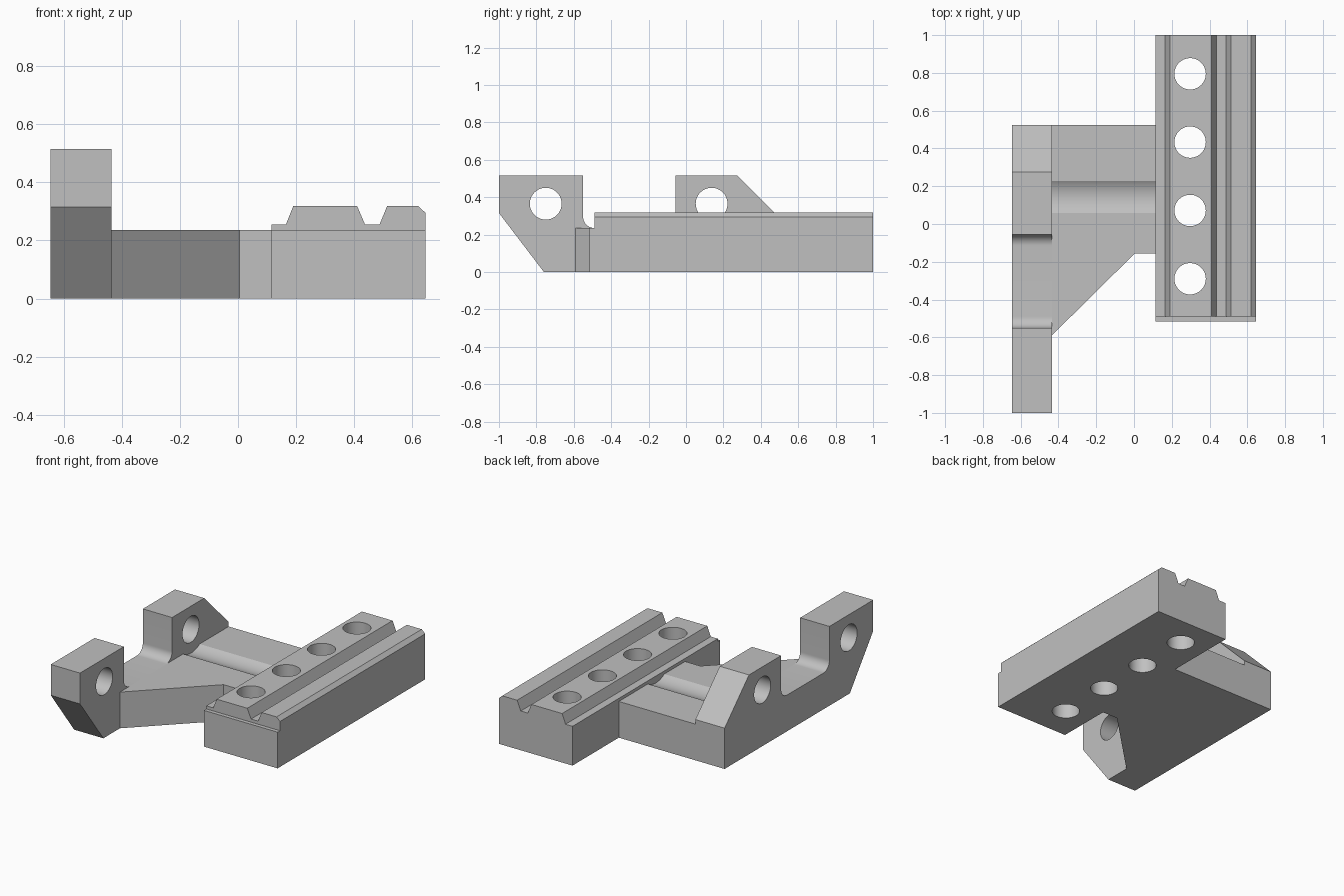
import bpy
import bmesh
from math import cos, sin, pi, radians

cube = bpy.data.objects.get("Cube")
if cube:
    bpy.data.objects.remove(cube, do_unlink=True)

grey = bpy.data.materials.new("machined_grey")
grey.use_nodes = True
colour = (0.53, 0.53, 0.53, 1)
grey.diffuse_color = colour
grey.node_tree.nodes["Principled BSDF"].inputs["Base Color"].default_value = colour

# How a profile point (u, v) at depth w maps to space, by extrusion axis
PLACE = {
    "X": lambda u, v, w: (w, u, v),
    "Y": lambda u, v, w: (u, w, v),
    "Z": lambda u, v, w: (u, v, w),
}


def prism(name, profile, axis, start, end):
    """Extrude a closed profile along an axis."""
    bm = bmesh.new()
    place = PLACE[axis]
    lower = [bm.verts.new(place(u, v, start)) for u, v in profile]
    upper = [bm.verts.new(place(u, v, end)) for u, v in profile]
    bm.faces.new(lower)
    bm.faces.new(upper)
    n = len(profile)
    for i in range(n):
        j = (i + 1) % n
        bm.faces.new((lower[i], lower[j], upper[j], upper[i]))
    bmesh.ops.recalc_face_normals(bm, faces=bm.faces)
    mesh = bpy.data.meshes.new(name)
    bm.to_mesh(mesh)
    bm.free()
    mesh.materials.append(grey)
    obj = bpy.data.objects.new(name, mesh)
    bpy.context.collection.objects.link(obj)
    return obj


def arc(u, v, r, a, b, steps):
    """Points on an arc from angle a to b, in degrees."""
    angles = [radians(a + (b - a) * i / steps) for i in range(steps + 1)]
    return [(u + r * cos(t), v + r * sin(t)) for t in angles]


def circle(u, v, r, n=64):
    return arc(u, v, r, 0, 360, n)[:-1]


def cut(obj, cutters):
    """Subtract the cutters, remove them, then smooth the round walls."""
    bpy.ops.object.select_all(action="DESELECT")
    obj.select_set(True)
    bpy.context.view_layer.objects.active = obj
    for cutter in cutters:
        cutter.hide_render = True
        mod = obj.modifiers.new("cut", "BOOLEAN")
        mod.operation = "DIFFERENCE"
        mod.solver = "EXACT"
        mod.object = cutter
        bpy.ops.object.modifier_apply(modifier=mod.name)
        bpy.data.objects.remove(cutter, do_unlink=True)
    bpy.ops.object.shade_smooth_by_angle(angle=radians(30))


LEFT, INNER, RAIL, RIGHT = -0.645, -0.435, 0.115, 0.645
DECK = 0.235      # height of the web plate
PIN_Z = 0.365     # height of the pivot holes
FILLET = 0.06

# Side bracket with two pierced lugs and a filleted gap between them
bracket_profile = [(-1, 0.515), (-1, 0.315), (-0.76, 0), (0.525, 0),
                   (0.525, 0.265), (0.275, 0.515), (-0.055, 0.515)]
bracket_profile += arc(-0.055 - FILLET, DECK + FILLET, FILLET, 0, -90, 12)
bracket_profile += arc(-0.55 + FILLET, DECK + FILLET, FILLET, 270, 180, 12)
bracket_profile += [(-0.55, 0.515)]
bracket = prism("pivot_bracket", bracket_profile, "X", LEFT, INNER)
cut(bracket, [prism("pin_cutter", circle(y, PIN_Z, 0.085), "X", LEFT - 0.1, INNER + 0.1)
              for y in (-0.75, 0.137)])

# Web plate with a slanted front and a shallow round channel
plate_outline = [(INNER, 0.525), (RAIL, 0.525), (RAIL, -0.155),
                 (0.005, -0.155), (INNER, -0.59)]
plate = prism("web_plate", plate_outline, "Z", 0, DECK)
cut(plate, [prism("channel_cutter", circle(0.143, PIN_Z, 0.155, 96), "X",
                  INNER - 0.1, RAIL + 0.1)])

# Rail with a lengthwise V groove, bolt holes and a low lip at the front
rail_profile = [(RAIL, 0), (RAIL, 0.255), (0.165, 0.255), (0.19, 0.318),
                (0.41, 0.318), (0.437, 0.255), (0.487, 0.255), (0.513, 0.318),
                (0.62, 0.318), (RIGHT, 0.295), (RIGHT, 0)]
rail = prism("slotted_rail", rail_profile, "Y", -0.515, 1)
lip = [(-0.6, DECK), (-0.49, DECK), (-0.49, 0.5), (-0.6, 0.5)]
rail_cutters = [prism("lip_cutter", lip, "X", 0, 0.8)]
for i in range(4):
    rail_cutters.append(prism("bolt_cutter", circle(0.297, -0.29 + i * 0.3617, 0.083),
                              "Z", -0.1, 0.5))
cut(rail, rail_cutters)
